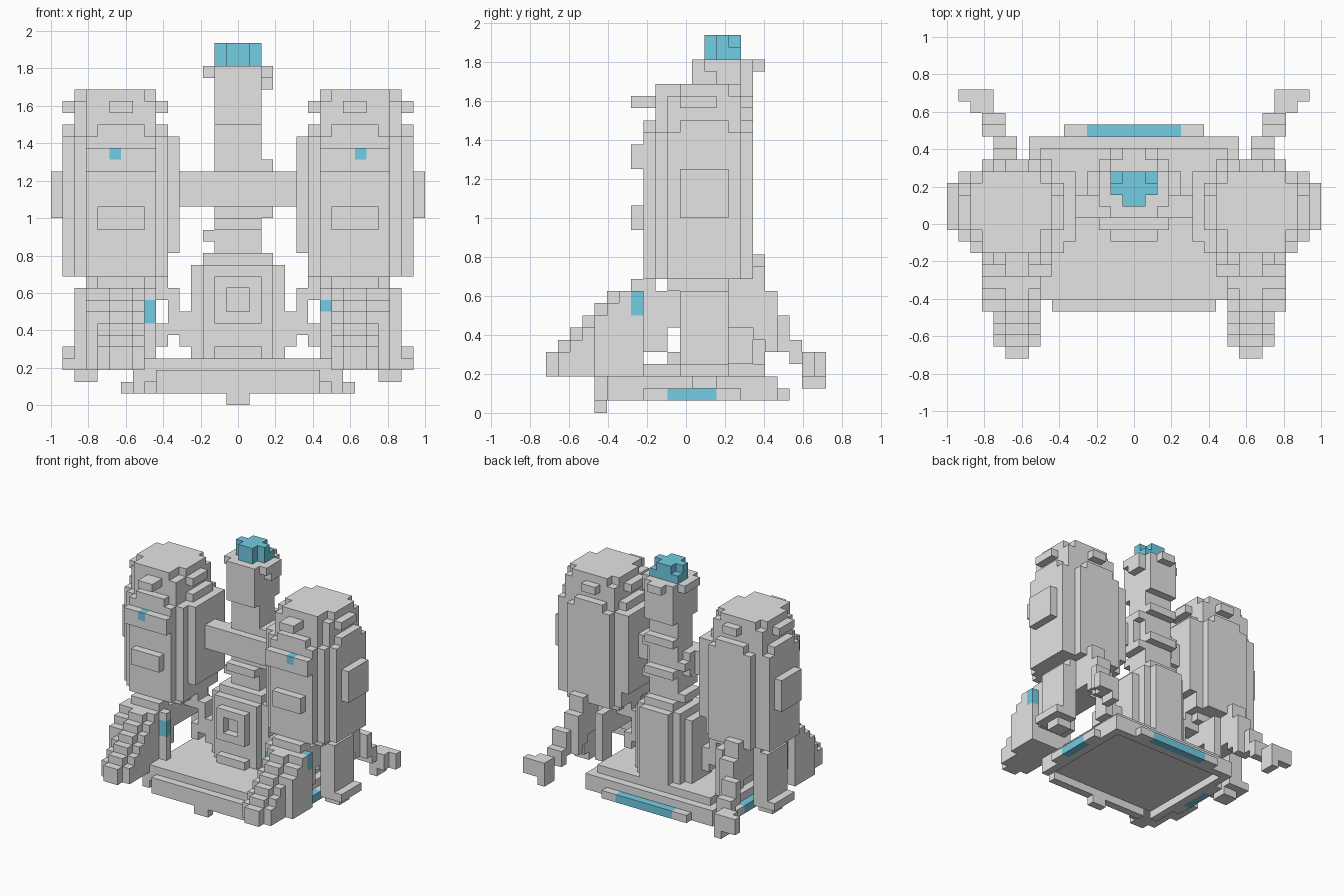
import bpy
import bmesh

U = 0.0625          # size of one block
MID = 11.5          # block row that lies on y = 0
cells = {}          # block position -> (part name, colour slot)
GREY, TEAL = range(2)


def make_material(name, colour):
    mat = bpy.data.materials.new(name)
    mat.use_nodes = True
    mat.diffuse_color = colour
    mat.node_tree.nodes["Principled BSDF"].inputs["Base Color"].default_value = colour
    return mat


def fill(part, xs, ys, zs, colour=GREY):
    """Fill a box of blocks; each argument is a (start, end) range."""
    for x in range(*xs):
        for y in range(*ys):
            for z in range(*zs):
                cells[x, y, z] = (part, colour)


def carve(xs, ys, zs):
    """Remove a box of blocks."""
    for x in range(*xs):
        for y in range(*ys):
            for z in range(*zs):
                cells.pop((x, y, z), None)


def pair(part, xs, ys, zs, colour=GREY):
    """Fill a box on the left side and its mirror on the right."""
    fill("left_" + part, xs, ys, zs, colour)
    fill("right_" + part, (-xs[1], -xs[0]), ys, zs, colour)


def tank_layer(part, zs, shrink=0, inner=5):
    """One layer of a tank, round in front and flatter behind."""
    widths = (3, 4, 5, 5, 5, 5, 5, 5, 3)
    for row in range(shrink, 9 - shrink):
        w = widths[row] - shrink
        pair(part, (10 - min(w, inner), 10 + w), (8 + row, 9 + row), zs)


# Base: hollow rim below, plinth, inset deck, lips with lights
fill("base", (-9, 9), (4, 19), (1, 3))
carve((-8, 8), (5, 18), (1, 2))
fill("base", (-8, 8), (5, 18), (3, 4))
for side in (-9, 7):
    carve((side, side + 2), (4, 5), (1, 3))
fill("base_front_foot", (-1, 1), (4, 5), (0, 2))
fill("base_back_lip", (-6, 6), (19, 20), (1, 2))
fill("base_back_lip", (-4, 4), (19, 20), (1, 2), TEAL)
pair("base_side_lip", (9, 10), (8, 16), (1, 2))
pair("base_side_lip", (9, 10), (10, 14), (1, 2), TEAL)

# Tanks: tapered foot, body, rounded shoulder, neck with studs, and cap
tank_layer("tank", (10, 11), 2)
tank_layer("tank", (11, 13), 0, 4)
tank_layer("tank", (13, 23))
tank_layer("tank", (23, 26), 1, 3)
pair("tank_shoulder", (6, 15), (11, 15), (23, 24))
pair("tank_shoulder", (8, 12), (8, 17), (23, 24))
pair("tank_cap", (8, 13), (9, 16), (26, 27))
pair("tank_cap", (7, 14), (11, 15), (26, 27))
pair("tank_studs", (14, 15), (11, 14), (25, 26))
pair("tank_studs", (6, 7), (11, 14), (25, 26))
pair("tank_studs", (9, 11), (7, 9), (25, 26))
pair("tank_studs", (9, 11), (16, 17), (25, 26))
pair("tank_side_plate", (15, 16), (11, 15), (16, 20))
pair("tank_front_band", (7, 13), (7, 8), (20, 22))
pair("tank_front_band", (8, 12), (7, 8), (15, 17))
pair("tank_window", (10, 11), (7, 8), (21, 22), TEAL)
pair("tank_nozzle", (8, 12), (10, 15), (7, 10))

# Front legs: stepped ramps with a raised middle
leg_widths = [(9, 11)] + [(8, 12)] * 3 + [(8, 13)] * 3 + [(7, 13)]
for row, xs in enumerate(leg_widths):
    top = min(5 + row, 10)
    pair("front_leg", xs, (row, row + 1), (3, top - (0 < row < 6)))
    pair("front_leg", (9, 11), (row, row + 1), (3, top))
pair("front_leg", (8, 12), (8, 10), (5, 10))
pair("front_leg", (8, 12), (7, 9), (10, 11))
fill("right_leg_light", (-8, -7), (7, 8), (7, 9), TEAL)
fill("left_leg_light", (7, 8), (7, 8), (8, 9), TEAL)
fill("left_leg_light", (12, 13), (7, 8), (8, 10), TEAL)

# Side pillars with feet
pair("side_pillar", (12, 14), (11, 15), (3, 10))
pair("side_pillar", (11, 13), (11, 15), (9, 11))
pair("side_foot", (12, 15), (11, 15), (3, 4))
pair("side_foot", (12, 14), (12, 14), (2, 3))

# Rear pillars and back legs: thin stepped arms that end in a foot
pair("rear_pillar", (8, 9), (15, 17), (4, 10))
pair("back_leg", (10, 12), (15, 17), (7, 12))
pair("back_leg", (10, 12), (17, 18), (6, 12))
pair("back_leg", (10, 12), (18, 19), (5, 10))
pair("back_leg", (11, 13), (19, 20), (5, 8))
pair("back_leg", (11, 13), (20, 21), (4, 6))
pair("back_foot", (12, 14), (21, 22), (3, 5))
pair("back_foot", (12, 15), (22, 23), (3, 5))
pair("back_foot", (12, 13), (21, 23), (2, 5))

# Struts from the tower to the tanks
pair("strut", (6, 8), (12, 14), (9, 11))
pair("strut", (6, 7), (12, 14), (5, 7))
pair("strut", (5, 6), (12, 14), (6, 10))
pair("strut", (4, 5), (12, 14), (5, 8))

# Tower: block with clipped corners, front frame, back rib and top step
fill("tower", (-4, 4), (12, 16), (4, 12))
fill("tower", (-3, 3), (11, 17), (4, 12))
fill("tower", (-2, 2), (17, 18), (4, 13))
fill("tower_frame", (-2, 2), (10, 11), (7, 11))
carve((-1, 1), (10, 11), (8, 10))
fill("tower_frame", (-2, 2), (10, 11), (4, 5))
fill("tower_top", (-3, 3), (12, 17), (12, 13))

# Spire: column wrapped by a spiral of ledges, thicker near the top
fill("spire", (-2, 2), (13, 16), (12, 24))
fill("spire", (-2, 2), (12, 17), (24, 29))
ledges = [((2, 3), (13, 16)), ((-2, 2), (16, 17)),
          ((-3, -2), (13, 16)), ((-2, 2), (12, 13))]
for step, z in enumerate(range(12, 22)):
    xs, ys = ledges[step % 4]
    fill("spire_ledges", xs, ys, (z, z + 1))
fill("spire_collar", (-3, 3), (13, 16), (28, 29))
fill("spire_collar", (2, 3), (14, 16), (27, 28))
fill("spire_collar", (-1, 1), (17, 18), (28, 29))
fill("spire_tip", (-2, 2), (14, 16), (29, 31), TEAL)
fill("spire_tip", (-1, 1), (13, 14), (29, 31), TEAL)
for side in (-2, 1):
    carve((side, side + 1), (15, 16), (30, 31))

# Crossbar between the tanks
fill("crossbar", (-5, 5), (12, 14), (18, 20))
fill("crossbar", (-3, 3), (12, 15), (17, 20))
pair("crossbar_end", (3, 5), (12, 14), (17, 18))

# Skin each part with its exposed block faces
materials = [make_material("light_grey", (0.78, 0.78, 0.78, 1)),
             make_material("teal", (0.17, 0.61, 0.77, 1))]
for part in sorted({name for name, _ in cells.values()}):
    bm = bmesh.new()
    for cell, (name, colour) in cells.items():
        if name != part:
            continue
        for axis in range(3):
            for side in (0, 1):
                near = list(cell)
                near[axis] += 2 * side - 1
                if tuple(near) in cells:
                    continue
                corners = []
                for a, b in ((0, 0), (1, 0), (1, 1), (0, 1)):
                    p = list(cell)
                    p[axis] += side
                    p[(axis + 1) % 3] += a
                    p[(axis + 2) % 3] += b
                    corners.append(bm.verts.new((p[0] * U, (p[1] - MID) * U, p[2] * U)))
                face = bm.faces.new(corners if side else corners[::-1])
                face.material_index = colour
    bmesh.ops.remove_doubles(bm, verts=bm.verts, dist=U / 100)
    bmesh.ops.dissolve_limit(bm, angle_limit=0.01, verts=bm.verts,
                             edges=bm.edges, delimit={'MATERIAL'})
    mesh = bpy.data.meshes.new(part)
    bm.to_mesh(mesh)
    bm.free()
    for mat in materials:
        mesh.materials.append(mat)
    bpy.context.collection.objects.link(bpy.data.objects.new(part, mesh))

default = bpy.data.objects.get("Cube")
if default:
    bpy.data.objects.remove(default)
